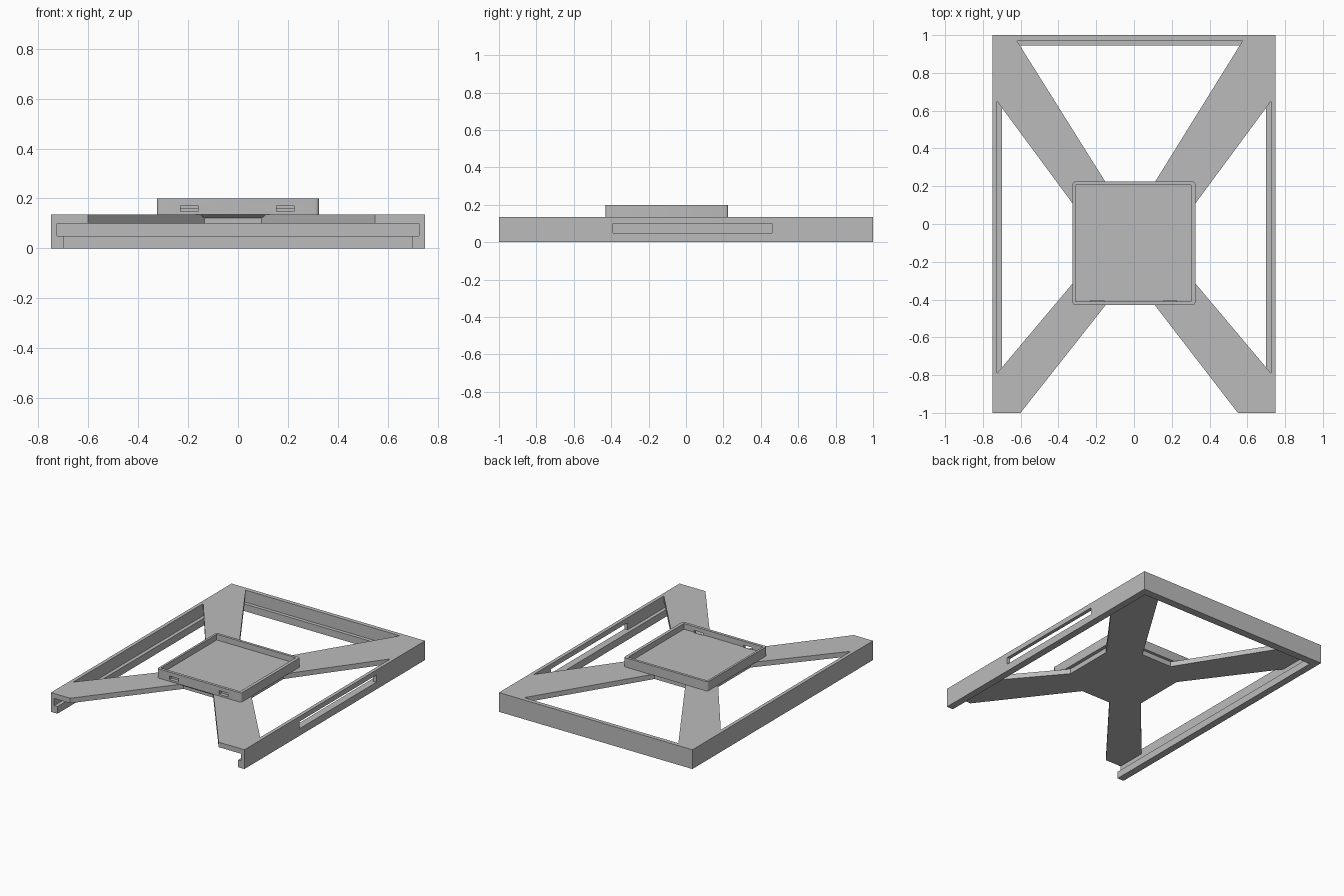
import bpy, bmesh

if "Cube" in bpy.data.objects:
    bpy.data.objects.remove(bpy.data.objects["Cube"])

GREY = (0.5, 0.5, 0.5, 1)
grey = bpy.data.materials.new("plain grey")
grey.use_nodes = True
grey.diffuse_color = GREY
grey.node_tree.nodes["Principled BSDF"].inputs["Base Color"].default_value = GREY


def prism(name, outline, z0, z1, top=None):
    """Extrude an outline from z0 to z1, optionally lofting to another top outline."""
    bm = bmesh.new()
    low = [bm.verts.new((x, y, z0)) for x, y in outline]
    high = [bm.verts.new((x, y, z1)) for x, y in (top or outline)]
    bm.faces.new(low)
    bm.faces.new(high)
    for i in range(len(low)):
        j = (i + 1) % len(low)
        bm.faces.new((low[i], low[j], high[j], high[i]))
    bmesh.ops.recalc_face_normals(bm, faces=bm.faces)
    mesh = bpy.data.meshes.new(name)
    bm.to_mesh(mesh)
    bm.free()
    mesh.materials.append(grey)
    obj = bpy.data.objects.new(name, mesh)
    bpy.context.collection.objects.link(obj)
    return obj


def box(name, x0, x1, y0, y1, z0, z1):
    return prism(name, [(x0, y0), (x1, y0), (x1, y1), (x0, y1)], z0, z1)


def apply_modifiers(obj):
    bpy.context.view_layer.objects.active = obj
    for mod in list(obj.modifiers):
        bpy.ops.object.modifier_apply(modifier=mod.name)


def cut(obj, cutters):
    for cutter in cutters:
        mod = obj.modifiers.new("cut", "BOOLEAN")
        mod.operation, mod.solver, mod.object = "DIFFERENCE", "EXACT", cutter
    apply_modifiers(obj)
    for cutter in cutters:
        bpy.data.objects.remove(cutter)


W, L = 0.75, 1.0                      # half width and half length
LIP, GROOVE, TOP = 0.05, 0.10, 0.135  # heights of lip, groove and plate
WEB, LEDGE = 0.725, 0.70              # inner faces of wall and lip

# Cross-armed top plate with four openings
plate = box("cross_plate", -W, W, -L, L, GROOVE, TOP)
side = [(WEB, 0.65), (0.3, 0.075), (0.3, -0.285), (WEB, -0.79)]
openings = [
    side,
    [(-x, y) for x, y in side],
    [(-0.62, 0.97), (-0.14, 0.205), (0.1, 0.205), (0.575, 0.97)],
    [(-0.68, -1.1), (-0.135, -0.41), (0.095, -0.41), (0.627, -1.1)],
]
cut(plate, [prism("opening", o, 0, 0.3) for o in openings])

# Side rails: lip below, thin wall above
for name, s in (("left", 1), ("right", -1)):
    a, b = sorted((s * LEDGE, s * W))
    box(name + "_lip", a, b, -L, L, 0, LIP)
    a, b = sorted((s * WEB, s * W))
    if s > 0:  # slot through this wall
        box(name + "_front_wall", a, b, -L, -0.39, LIP, GROOVE)
        box(name + "_rear_wall", a, b, 0.46, L, LIP, GROOVE)
    else:
        box(name + "_wall", a, b, -L, L, LIP, GROOVE)

# Rear rail
box("rear_lip", -LEDGE, LEDGE, 0.945, L, 0, LIP)
box("rear_wall", -WEB, WEB, 0.97, L, LIP, GROOVE)

# Sloped support under the front of the tray
prism("tray_support", [(-0.135, -0.4), (0.095, -0.4), (0.095, -0.412), (-0.135, -0.412)], 0.122, TOP,
      [(-0.135, -0.4), (0.095, -0.4), (0.115, -0.43), (-0.155, -0.43)])

# Tray with rounded corners, a recess and two front ports
tray = box("tray", -0.325, 0.325, -0.43, 0.225, TOP, 0.2)
bm = bmesh.new()
bm.from_mesh(tray.data)
upright = [e for e in bm.edges if abs(e.verts[0].co.z - e.verts[1].co.z) > 0.01]
bmesh.ops.bevel(bm, geom=upright, offset=0.015, segments=4, profile=0.5, affect="EDGES")
bm.to_mesh(tray.data)
bm.free()
cutters = [box("recess", -0.31, 0.303, -0.41, 0.207, 0.16, 0.3)]
for x in (-0.195, 0.19):
    cutters.append(box("port", x - 0.035, x + 0.035, -0.5, -0.405, 0.147, 0.172))
cut(tray, cutters)
bpy.ops.object.select_all(action="DESELECT")
tray.select_set(True)
bpy.context.view_layer.objects.active = tray
bpy.ops.object.shade_smooth_by_angle()
